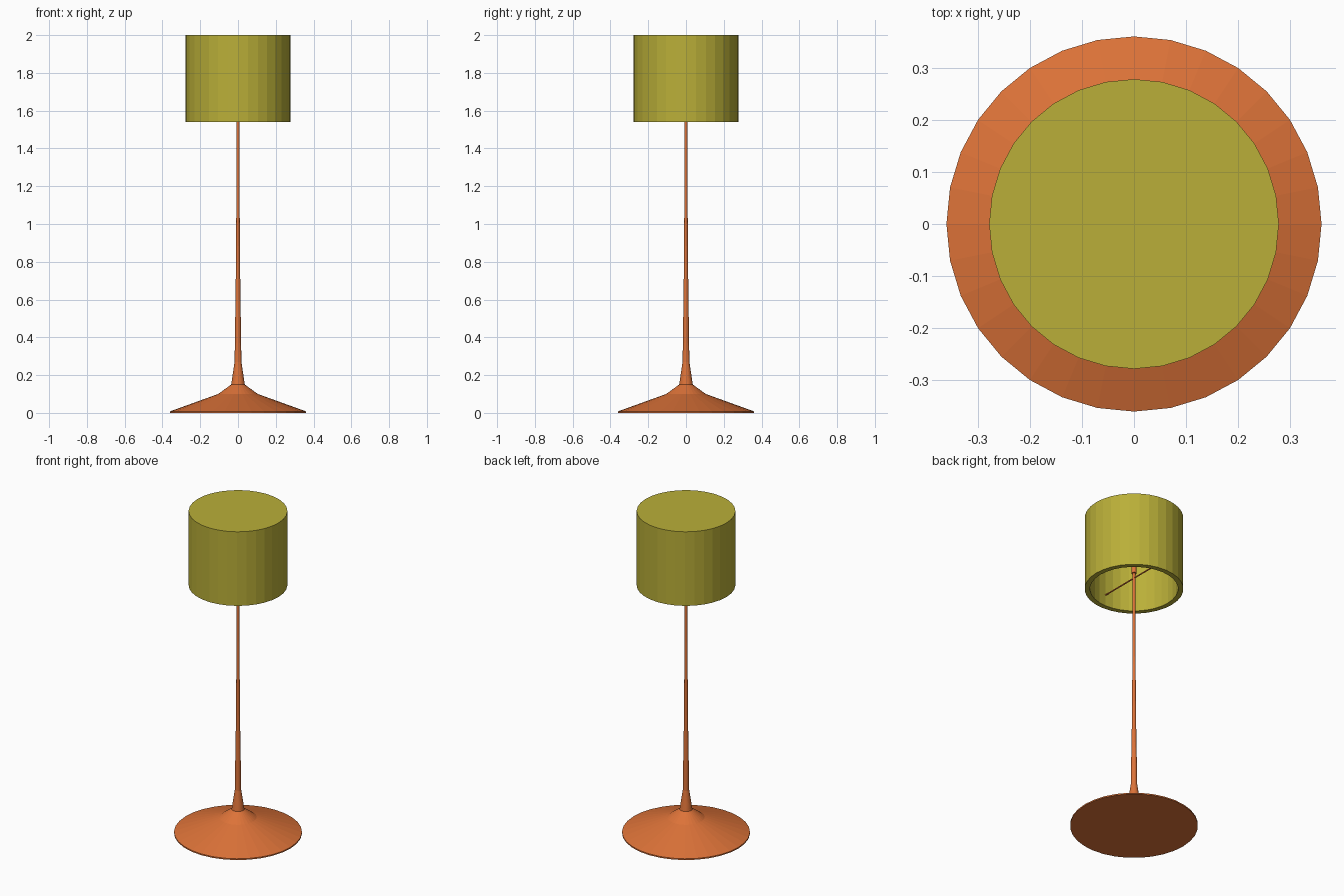
import bpy, bmesh, math

if "Cube" in bpy.data.objects:
    bpy.data.objects.remove(bpy.data.objects["Cube"])

def material(name, rgb):
    m = bpy.data.materials.new(name)
    m.diffuse_color = (*rgb, 1)
    m.use_nodes = True
    m.node_tree.nodes["Principled BSDF"].inputs["Base Color"].default_value = m.diffuse_color
    return m

ORANGE = material("orange", (0.72, 0.17, 0.04))
YELLOW = material("yellow", (0.49, 0.43, 0.04))

def lathe(name, profile, sides, mat):
    """Spin (radius, z) points round the z axis; radius 0 closes the end."""
    bm = bmesh.new()
    rings = []
    for r, z in profile:
        n = 1 if r == 0 else sides
        rings.append([bm.verts.new((r * math.cos(2 * math.pi * i / sides),
                                    r * math.sin(2 * math.pi * i / sides), z)) for i in range(n)])
    for a, b in zip(rings, rings[1:]):
        for i in range(sides):
            j = (i + 1) % sides
            quad = [a[i % len(a)], a[j % len(a)], b[j % len(b)], b[i % len(b)]]
            bm.faces.new(list(dict.fromkeys(quad)))
    bmesh.ops.recalc_face_normals(bm, faces=bm.faces)
    me = bpy.data.meshes.new(name)
    bm.to_mesh(me)
    bm.free()
    me.materials.append(mat)
    ob = bpy.data.objects.new(name, me)
    bpy.context.collection.objects.link(ob)
    return ob

# Flared foot
lathe("base", [(0, 0), (0.36, 0), (0.36, 0.008), (0.105, 0.10), (0.036, 0.15), (0, 0.15)], 32, ORANGE)

# Tapering pole
lathe("pole", [(0, 0.15), (0.036, 0.15), (0.018, 0.27), (0.016, 0.42), (0.013, 0.60),
               (0.011, 0.80), (0.008, 1.2), (0.008, 1.64), (0, 1.64)], 32, ORANGE)

# Lamp holder on top of the pole
lathe("socket", [(0, 1.64), (0.015, 1.64), (0.015, 1.74), (0, 1.74)], 16, ORANGE)

# Thick drum shade, open underneath
lathe("shade", [(0, 2.0), (0.278, 2.0), (0.278, 1.54), (0.248, 1.54),
                (0.248, 1.97), (0, 1.97)], 32, YELLOW)

# Thin rod carrying the shade, wall to wall
rod = lathe("shade_rod", [(0, -0.25), (0.004, -0.25), (0.004, 0.25), (0, 0.25)], 8, ORANGE)
rod.rotation_euler.x = math.pi / 2
rod.location.z = 1.61
